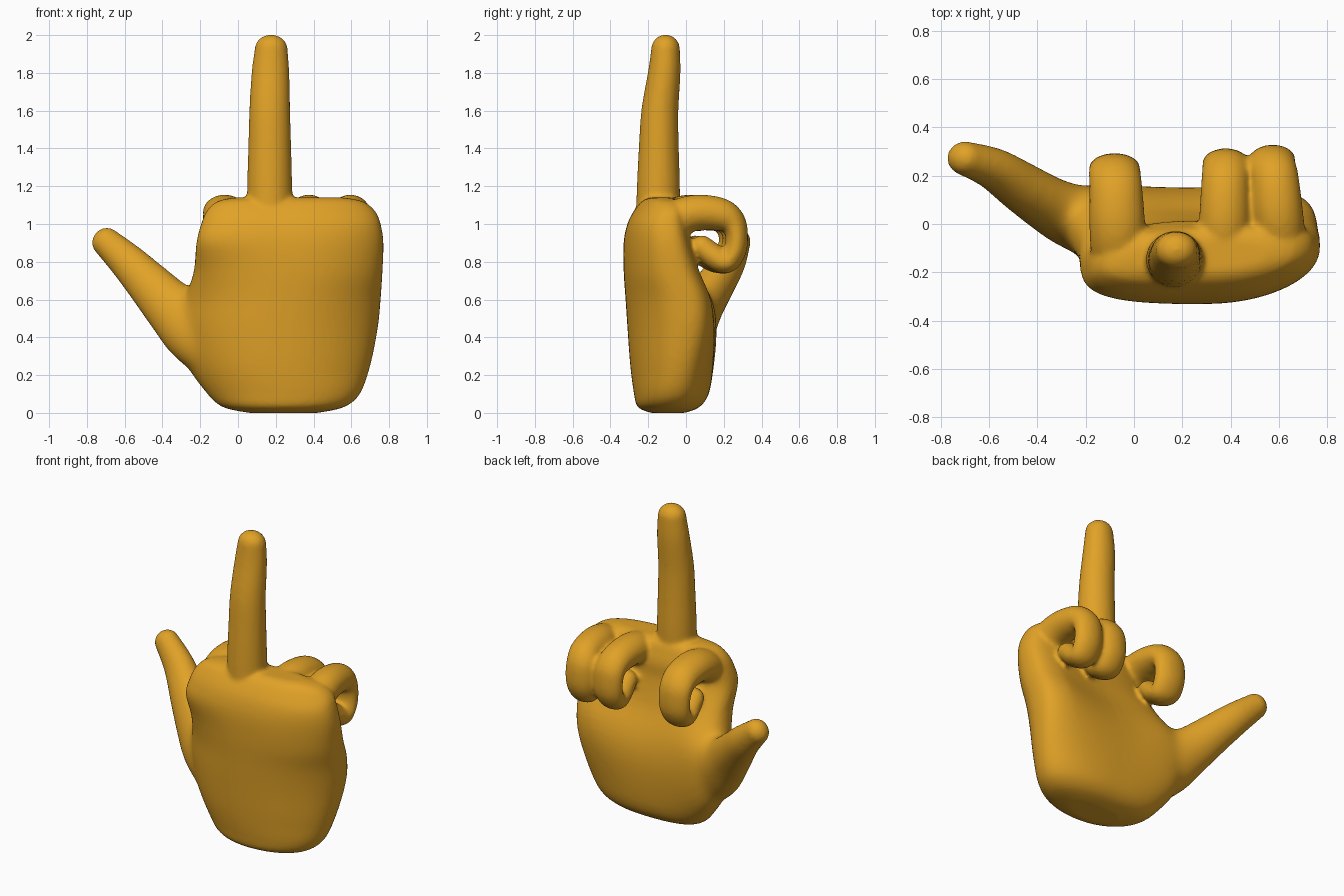
import bpy, bmesh, math
from mathutils import Vector

if "Cube" in bpy.data.objects:
    bpy.data.objects.remove(bpy.data.objects["Cube"])

bm = bmesh.new()
SEG = 32


def skin(rings):
    """Bridge a list of point rings into a closed shell."""
    vs = [[bm.verts.new(p) for p in r] for r in rings]
    faces = []
    for a, b in zip(vs, vs[1:]):
        n = len(a)
        for i in range(n):
            faces.append(bm.faces.new((a[i], a[(i + 1) % n], b[(i + 1) % n], b[i])))
    faces.append(bm.faces.new(vs[0][::-1]))
    faces.append(bm.faces.new(vs[-1]))
    bmesh.ops.recalc_face_normals(bm, faces=faces)


def spline(keys, steps=6):
    """Catmull-Rom through tuples of any length."""
    out = []
    for i in range(len(keys) - 1):
        p = [keys[max(0, min(len(keys) - 1, i + k))] for k in (-1, 0, 1, 2)]
        for s in range(steps):
            t = s / steps
            out.append([0.5 * (2 * b + (c - a) * t + (2 * a - 5 * b + 4 * c - d) * t * t
                               + (3 * b - a - 3 * c + d) * t ** 3) for a, b, c, d in zip(*p)])
    out.append(list(keys[-1]))
    return out


def tube(keys, side=(1, 0, 0)):
    """Tapered finger along (x, y, z, radius, half width) keys with a domed tip."""
    pts = spline(keys)
    cs = [Vector(p[:3]) for p in pts]
    rs = [p[3] for p in pts]
    ws = [p[4] for p in pts]
    n = len(cs)
    ts = [(cs[min(i + 1, n - 1)] - cs[max(i - 1, 0)]).normalized() for i in range(n)]
    c, t, r, w = cs[-1], ts[-1], rs[-1], ws[-1]
    for k in range(1, 7):
        a = k / 6 * math.radians(84)
        cs.append(c + t * r * math.sin(a))
        ts.append(t)
        rs.append(r * math.cos(a))
        ws.append(w * math.cos(a))
    rings = []
    for c, t, r, w in zip(cs, ts, rs, ws):
        u = Vector(side)
        u = (u - t * u.dot(t)).normalized()
        v = t.cross(u)
        rings.append([c + u * (w * math.cos(a)) + v * (r * math.sin(a))
                      for a in (2 * math.pi * i / SEG for i in range(SEG))])
    skin(rings)


# Palm: z, left, right, front, back, y of left edge, y of right edge
palm = [
    (0.00, 0.06, 0.42, -0.19, 0.00, -0.09, -0.08),
    (0.03, -0.08, 0.56, -0.26, 0.075, -0.05, -0.08),
    (0.10, -0.165, 0.645, -0.28, 0.125, -0.01, -0.06),
    (0.25, -0.27, 0.70, -0.30, 0.15, 0.03, -0.03),
    (0.45, -0.31, 0.74, -0.315, 0.16, 0.04, 0.00),
    (0.60, -0.285, 0.755, -0.325, 0.14, 0.01, -0.01),
    (0.75, -0.235, 0.765, -0.335, 0.08, -0.09, -0.06),
    (0.90, -0.22, 0.77, -0.335, 0.03, -0.18, -0.09),
    (1.00, -0.195, 0.755, -0.315, 0.02, -0.18, -0.10),
    (1.07, -0.165, 0.725, -0.28, 0.00, -0.17, -0.09),
    (1.12, -0.11, 0.66, -0.24, -0.02, -0.16, -0.10),
    (1.14, -0.02, 0.56, -0.20, -0.06, -0.14, -0.12),
]
rings = []
for z, x0, x1, yf, yb, yl, yr in spline(palm, 4):
    ring = []
    e = 2.15 + 0.4 * min(1, max(0, (z - 0.2) / 0.5))
    for i in range(64):
        a = 2 * math.pi * i / 64
        u, v = (math.copysign(abs(f) ** (2 / e), f) for f in (math.cos(a), math.sin(a)))
        m = (yf + yb) / 2
        y = m + v * ((yb - yf) / 2 - 0.005) + ((yl if u < 0 else yr) - m) * u * u
        if v > 0:  # hollow of the palm
            y -= 0.03 * v * max(0, 1 - u * u * 2) * math.exp(-((z - 0.68) / 0.2) ** 2)
        ring.append(((x0 + x1) / 2 + u * (x1 - x0) / 2, y, z))
    rings.append(ring)
skin(rings)

# Raised finger
tube([(0.17, -0.15, 0.95, 0.117, 0.122), (0.168, -0.146, 1.2, 0.114, 0.119),
      (0.168, -0.144, 1.4, 0.106, 0.114), (0.168, -0.138, 1.6, 0.098, 0.108),
      (0.172, -0.115, 1.8, 0.086, 0.1), (0.176, -0.108, 1.927, 0.076, 0.087)])

# Curled fingers: y, z, radius, half width
curl = [(-0.15, 0.93, .10, .105), (-0.09, 1.02, .10, .105), (0.03, 1.06, .095, .105),
        (0.17, 1.05, .088, .1), (0.245, 1.01, .072, .098), (0.268, 0.94, .06, .096),
        (0.26, 0.86, .06, .094), (0.218, 0.797, .058, .09), (0.16, 0.82, .066, .084),
        (0.085, 0.88, .06, .07)]
# tip x, root shift in x and y, tip shift in y, widening
for x, sx, sy, dy, wide in ((-0.08, 0.02, 0, -0.035, 1.1), (0.38, -0.01, 0, -0.015, 1.0),
                            (0.574, 0.045, 0.05, 0.0, 0.98)):
    keys = []
    for i, (y, z, r, w) in enumerate(curl):
        k = min(1, i / 4)
        keys.append((x + sx * (1 - k), y + sy * (1 - k) + dy * k, z, r, w * wide))
    tube(keys)

# Thumb
tube([(0.10, -0.06, 0.28, 0.13, 0.17), (-0.08, -0.02, 0.36, 0.14, 0.20),
      (-0.22, 0.02, 0.44, 0.135, 0.19), (-0.34, 0.075, 0.545, 0.117, 0.155),
      (-0.46, 0.15, 0.67, 0.102, 0.122), (-0.58, 0.228, 0.795, 0.086, 0.099),
      (-0.70, 0.272, 0.907, 0.070, 0.077)], side=(1, 0, 1))

mesh = bpy.data.meshes.new("hand")
bm.to_mesh(mesh)
bm.free()
hand = bpy.data.objects.new("hand", mesh)
bpy.context.collection.objects.link(hand)
bpy.context.view_layer.objects.active = hand
hand.select_set(True)

# Fuse the parts into one skin
remesh = hand.modifiers.new("fuse", 'REMESH')
remesh.mode = 'VOXEL'
remesh.voxel_size = 0.013
remesh.use_smooth_shade = True
bpy.ops.object.modifier_apply(modifier="fuse")

# Soften all, and more strongly where the thumb meets the palm
group = hand.vertex_groups.new(name="thumb root")
for v in hand.data.vertices:
    d = (v.co - Vector((-0.18, 0.02, 0.42))).length
    group.add([v.index], max(0, min(1, (0.42 - d) / 0.15)), 'REPLACE')
for name, count, vg in (("blend", 70, "thumb root"), ("soften", 6, "")):
    soften = hand.modifiers.new(name, 'SMOOTH')
    soften.factor = 0.5
    soften.iterations = count
    soften.vertex_group = vg
    bpy.ops.object.modifier_apply(modifier=name)

mat = bpy.data.materials.new("golden orange")
mat.diffuse_color = (0.75, 0.36, 0.02, 1)
mat.use_nodes = True
mat.node_tree.nodes["Principled BSDF"].inputs["Base Color"].default_value = mat.diffuse_color
hand.data.materials.clear()
hand.data.materials.append(mat)
for p in hand.data.polygons:
    p.material_index = 0
    p.use_smooth = True
